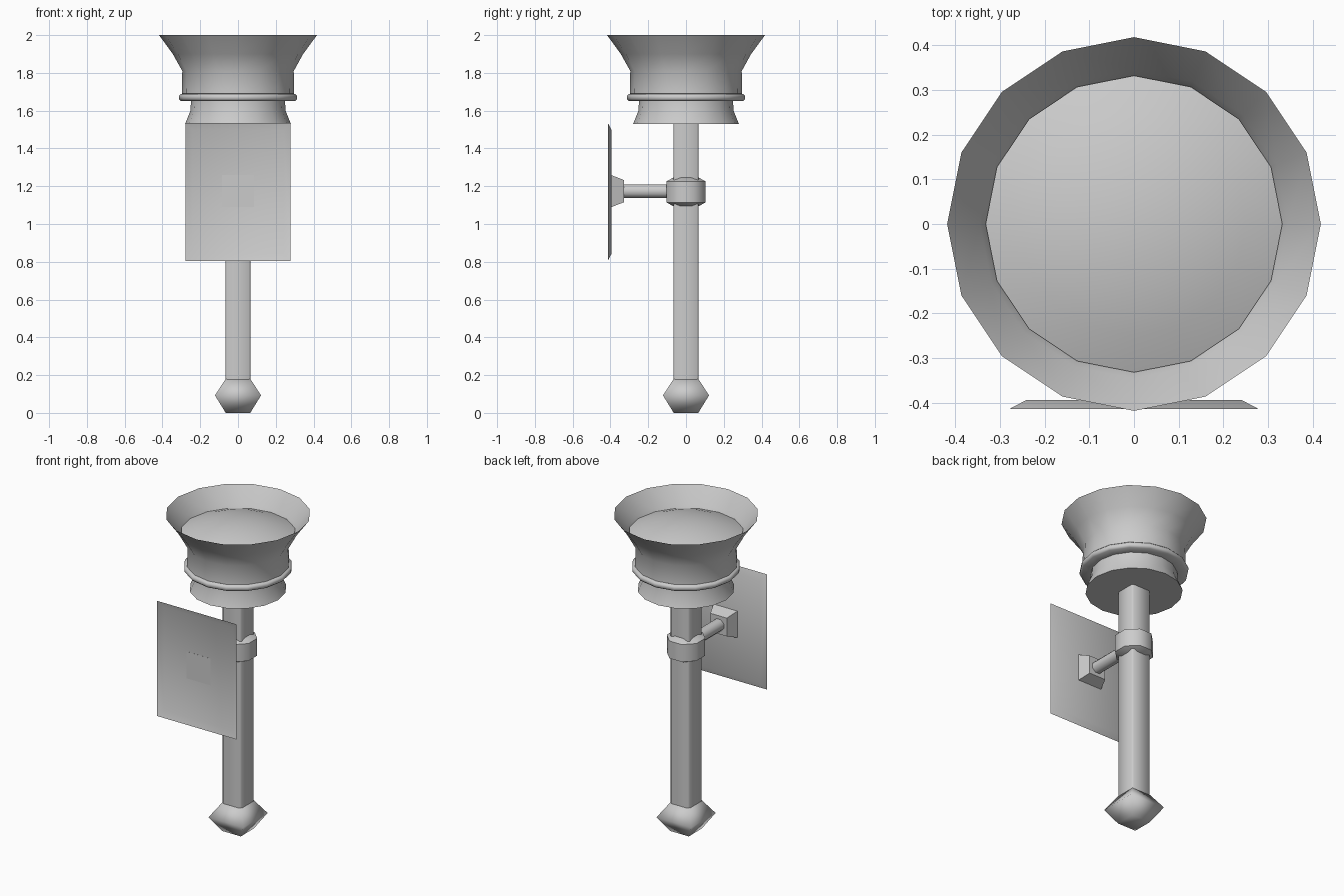
import bpy, bmesh
from math import pi, cos, sin, radians, sqrt
from mathutils import Matrix

if "Cube" in bpy.data.objects:
    bpy.data.objects.remove(bpy.data.objects["Cube"])


def finish(name, bm, angle=40, matrix=None):
    """Turn a bmesh into a named, smooth-by-angle object."""
    if matrix:
        bmesh.ops.transform(bm, matrix=matrix, verts=bm.verts)
    bmesh.ops.recalc_face_normals(bm, faces=bm.faces)
    me = bpy.data.meshes.new(name)
    bm.to_mesh(me)
    bm.free()
    me.shade_smooth()
    me.set_sharp_from_angle(angle=radians(angle))
    ob = bpy.data.objects.new(name, me)
    bpy.context.collection.objects.link(ob)
    return ob


def lathe(name, profile, sides, turn=0.0, cap_start=False, cap_end=False,
          closed=False, angle=40, matrix=None):
    """Sweep (radius, height) points round z; radius 0 makes a pole."""
    bm = bmesh.new()
    rings = []
    for r, z in profile:
        if r == 0:
            rings.append([bm.verts.new((0, 0, z))] * sides)
        else:
            rings.append([bm.verts.new((r * cos(turn + 2 * pi * i / sides),
                                        r * sin(turn + 2 * pi * i / sides), z))
                          for i in range(sides)])
    pairs = list(zip(rings, rings[1:]))
    if closed:
        pairs.append((rings[-1], rings[0]))
    for a, b in pairs:
        for i in range(sides):
            j = (i + 1) % sides
            bm.faces.new(list(dict.fromkeys((a[i], a[j], b[j], b[i]))))
    if cap_start:
        bm.faces.new(rings[0])
    if cap_end:
        bm.faces.new(rings[-1])
    return finish(name, bm, angle, matrix)


S = sqrt(2)      # half-width of a square -> corner radius
Q = pi / 4

# Flared cup with its waisted foot
lathe("cup", [(0.28, 1.53), (0.252, 1.60), (0.248, 1.665), (0.297, 1.69),
              (0.295, 1.81), (0.345, 1.90), (0.418, 2.0)], 16, cap_start=True)

# Rounded band round the cup
lathe("cup_band", [(0.24, 1.652), (0.303, 1.652), (0.313, 1.662),
                   (0.313, 1.678), (0.303, 1.688), (0.24, 1.688)], 16,
      closed=True, angle=50)

# Shallow dome filling the cup
lathe("cup_dome", [(0.332, 1.885), (0.25, 1.917), (0.15, 1.941),
                   (0.07, 1.951), (0, 1.954)], 16)

# Square shaft with lightly bevelled corners
bm = bmesh.new()
bmesh.ops.create_cube(bm, size=1, matrix=Matrix.Translation((0, 0, 0.845))
                      @ Matrix.Diagonal((0.134, 0.134, 1.37, 1)))
upright = [e for e in bm.edges if abs(e.verts[0].co.z - e.verts[1].co.z) > 1]
bmesh.ops.bevel(bm, geom=upright, offset=0.009, segments=1, affect='EDGES')
finish("shaft", bm, 50)

# Diamond-shaped square pommel
lathe("pommel", [(0.065 * S, 0), (0.122 * S, 0.093), (0.065 * S, 0.18)], 4, Q,
      cap_start=True, cap_end=True, angle=180)

# Collar gripping the shaft
lathe("collar", [(0.07, 1.093), (0.113, 1.115), (0.113, 1.225), (0.07, 1.247)],
      8, pi / 8, cap_start=True, cap_end=True, angle=60)

# Bracket parts run along -y from the shaft, at collar height
along = Matrix.Translation((0, 0, 1.174)) @ Matrix.Rotation(pi / 2, 4, 'X')
lathe("bracket_arm", [(0.039, 0.05), (0.039, 0.34)], 8, pi / 8,
      cap_start=True, cap_end=True, angle=50, matrix=along)
lathe("bracket_flange", [(0.058 * S, 0.327), (0.085 * S, 0.396)], 4, Q,
      cap_start=True, cap_end=True, matrix=along)

# Wall plate: a shallow tray, open towards the wall
bm = bmesh.new()
hx, hz, zc, inset = 0.279, 0.365, 1.17, 0.038
corners = [(-1, -1), (1, -1), (1, 1), (-1, 1)]
front = [bm.verts.new((x * hx, -0.414, zc + z * hz)) for x, z in corners]
back = [bm.verts.new((x * (hx - inset), -0.394, zc + z * (hz - inset)))
        for x, z in corners]
bm.faces.new(back)
for i in range(4):
    j = (i + 1) % 4
    bm.faces.new((front[i], front[j], back[j], back[i]))
finish("wall_plate", bm)
